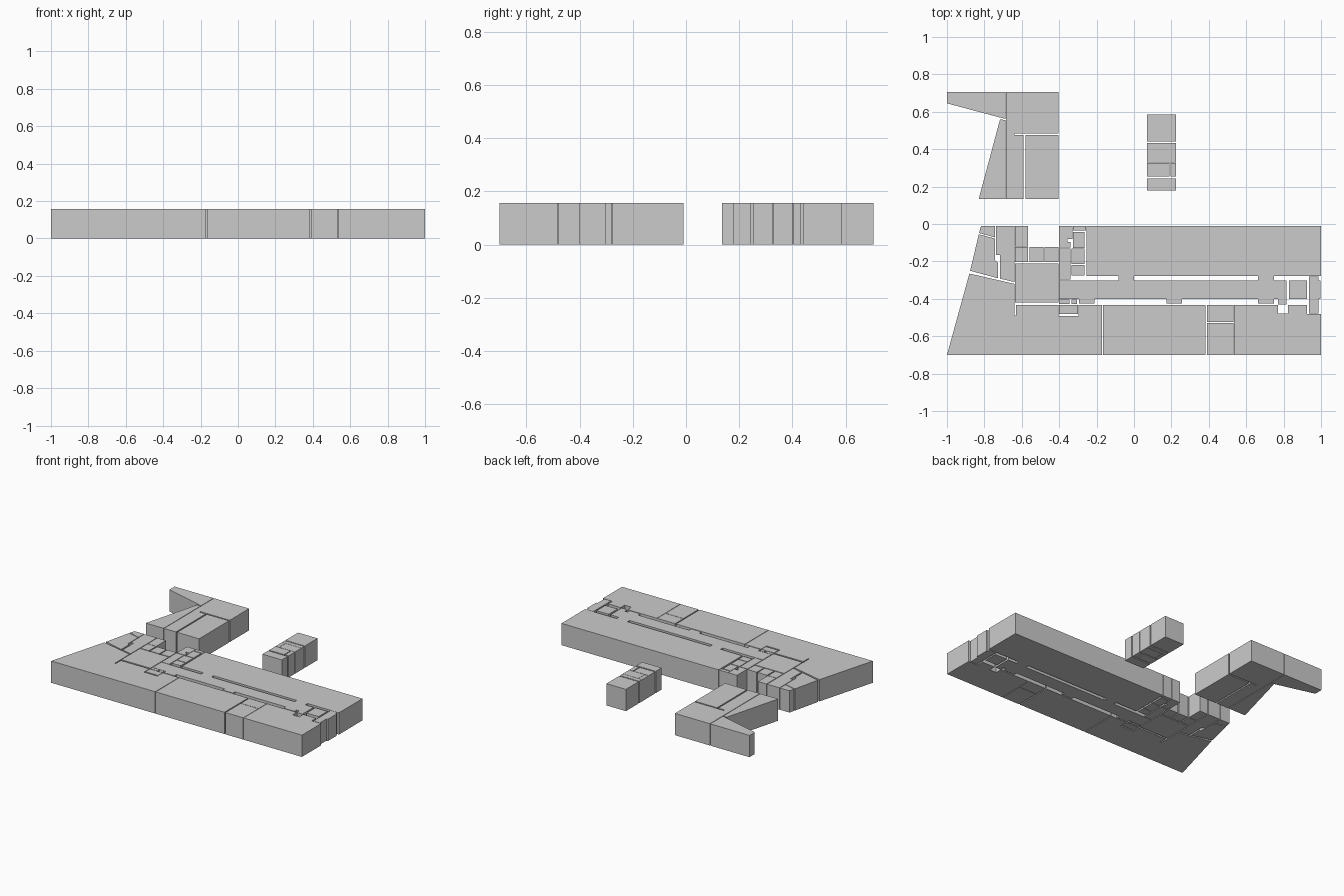
import bpy, bmesh

H = 0.157  # storey height


def room(name, pts):
    """Extrude a floor outline to the storey height."""
    bm = bmesh.new()
    face = bm.faces.new([bm.verts.new((x, y, 0)) for x, y in pts])
    ext = bmesh.ops.extrude_face_region(bm, geom=[face])
    top = [v for v in ext["geom"] if isinstance(v, bmesh.types.BMVert)]
    bmesh.ops.translate(bm, verts=top, vec=(0, 0, H))
    bmesh.ops.recalc_face_normals(bm, faces=bm.faces)
    mesh = bpy.data.meshes.new(name)
    bm.to_mesh(mesh)
    bm.free()
    bpy.context.collection.objects.link(bpy.data.objects.new(name, mesh))


def box(name, x0, x1, y0, y1):
    room(name, [(x0, y0), (x1, y0), (x1, y1), (x0, y1)])


def notched(x0, x1, base, depth, bumps):
    """Straight edge at y=base with door recesses stepping out to y=depth."""
    pts = [(x0, base)]
    for a, b in bumps:
        pts += [(a, base), (a, depth), (b, depth), (b, base)]
    return pts + [(x1, base)]


# North-west wing
room("northwest_wedge", [(-1, .705), (-1, .645), (-.688, .562), (-.688, .705)])
room("northwest_slanted_room", [(-.83, .135), (-.688, .135), (-.688, .555), (-.716, .56)])
room("northwest_hall", [(-.684, .135), (-.59, .135), (-.59, .475), (-.64, .475),
                        (-.64, .485), (-.405, .485), (-.405, .705), (-.684, .705)])
box("northwest_office", -.58, -.405, .135, .475)

# Detached core
box("core_room_north", .07, .225, .44, .585)
box("core_lobby_strip", .07, .225, .402, .432)
box("core_closet", .07, .098, .328, .4)
box("core_lobby", .1, .225, .328, .4)
box("core_shaft", .07, .19, .254, .325)
box("core_duct", .196, .225, .254, .325)
box("core_room_south", .07, .225, .178, .244)

# Large north hall and the long corridor with door recesses
box("north_hall", -.253, 1, -.278, -.01)
south = notched(-.4, .8, -.402, -.425, [(-.295, -.21), (.175, .257), (.663, .748)])
north = notched(-.4, .8, -.302, -.278, [(-.082, 0), (.663, .748)])
room("corridor", south[:-1] + [(.77, -.402), (.77, -.43), (.815, -.43),
     (.815, -.302)] + north[:-1][::-1])

# East end rooms
box("east_closet", .828, .925, -.402, -.302)
room("east_stair", [(.935, -.478), (.987, -.478), (.987, -.402), (.998, -.402),
                    (.998, -.302), (.987, -.302), (.987, -.28), (.935, -.28)])

# South row
room("southeast_room", [(.535, -.7), (1, -.7), (1, -.482), (.925, -.482),
                        (.925, -.432), (.823, -.432), (.823, -.478), (.77, -.478), (.77, -.432), (.535, -.432)])
box("south_small_front", .39, .532, -.7, -.528)
box("south_small_back", .39, .532, -.525, -.432)
box("south_room", -.166, .382, -.7, -.432)
room("southwest_room", [(-1, -.7), (-.17, -.7), (-.17, -.432), (-.297, -.432),
                        (-.297, -.493), (-.405, -.493), (-.405, -.432), (-.632, -.432),
                        (-.632, -.49), (-.64, -.49), (-.64, -.32), (-.88, -.265)])
box("south_service_room", -.4, -.3, -.482, -.432)
box("south_service_duct", -.4, -.345, -.428, -.405)
box("south_service_shaft", -.335, -.305, -.428, -.405)

# West rooms along the slanted facade
room("west_corner_closet", [(-.828, -.048), (-.742, -.072), (-.742, -.01), (-.818, -.01)])
room("west_slanted_room", [(-.876, -.25), (-.728, -.29), (-.728, -.205), (-.742, -.195),
                           (-.742, -.078), (-.83, -.055)])
room("west_passage", [(-.738, -.01), (-.64, -.01), (-.64, -.31), (-.717, -.292),
                      (-.717, -.165), (-.738, -.165)])
box("west_room", -.635, -.405, -.42, -.21)
box("west_bay", -.635, -.568, -.12, -.01)
for i, (a, b) in enumerate([(-.635, -.568), (-.56, -.485), (-.478, -.405)]):
    box(f"west_cell_{i + 1}", a, b, -.203, -.123)

# Stair and service cluster beside the north hall
room("cluster_lobby", [(-.4, -.13), (-.4, -.298), (-.34, -.298), (-.34, -.13)])
room("cluster_west_closet", [(-.4, -.125), (-.34, -.125), (-.34, -.095), (-.355, -.095), (-.355, -.08),
                             (-.33, -.08), (-.33, -.01), (-.4, -.01)])
box("cluster_east_closet", -.327, -.265, -.127, -.042)
box("cluster_entry", -.327, -.257, -.035, -.01)
box("cluster_shaft_north", -.335, -.265, -.215, -.132)
box("cluster_shaft_south", -.335, -.265, -.275, -.22)
